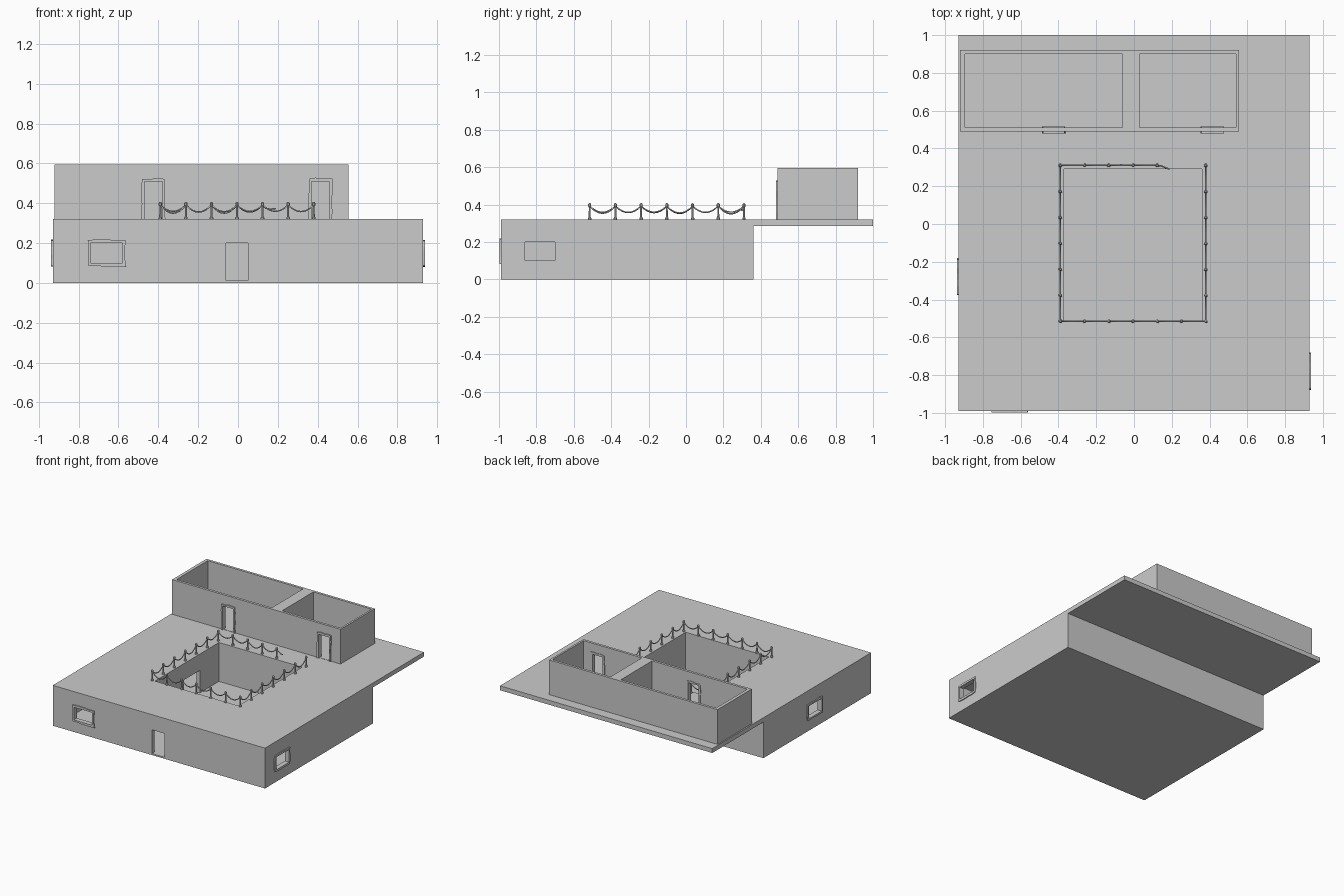
import bpy, bmesh, math, random
from mathutils import Vector, Matrix

if "Cube" in bpy.data.objects:
    bpy.data.objects.remove(bpy.data.objects["Cube"])

random.seed(4)


def finish(bm, name):
    bmesh.ops.recalc_face_normals(bm, faces=bm.faces)
    me = bpy.data.meshes.new(name)
    bm.to_mesh(me)
    bm.free()
    ob = bpy.data.objects.new(name, me)
    bpy.context.collection.objects.link(ob)
    return ob


def add_box(bm, lo, hi):
    lo, hi = Vector(lo), Vector(hi)
    m = Matrix.Translation((lo + hi) / 2) @ Matrix.Diagonal((*(hi - lo), 1))
    bmesh.ops.create_cube(bm, size=1, matrix=m)


def box(name, lo, hi):
    bm = bmesh.new()
    add_box(bm, lo, hi)
    return finish(bm, name)


def carve(ob, cuts):
    for lo, hi in cuts:
        c = box("cutter", lo, hi)
        c.hide_render = True
        m = ob.modifiers.new("cut", 'BOOLEAN')
        m.operation, m.solver, m.object = 'DIFFERENCE', 'EXACT', c
        bpy.context.view_layer.objects.active = ob
        bpy.ops.object.modifier_apply(modifier=m.name)
        bpy.data.objects.remove(c)
    return ob


# Lower storey: hollow shell with windows and front door
carve(box("lower_walls", (-.93, -.99, 0), (.93, .36, .285)), [
    ((-.90, -.96, .012), (.90, .33, .4)),
    ((-.74, -1.1, .10), (-.58, -.9, .20)),      # front window
    ((-.06, -1.1, .012), (.05, -.9, .20)),      # front door
    ((.85, -.86, .10), (1.0, -.70, .20)),       # right window
    ((-1.0, -.36, .10), (-.85, -.20, .20)),     # left window
])

# Courtyard walls below the roof opening
carve(box("courtyard_walls", (-.40, -.54, .012), (.39, .33, .285)), [
    ((-.37, -.51, -.1), (.36, .29, .4)),
    ((-.5, -.15, .012), (-.3, .05, .19)),
])

# Terrace slab with the courtyard hole
carve(box("terrace_slab", (-.93, -.99, .285), (.93, 1.0, .32)),
      [((-.37, -.51, .2), (.36, .29, .4))])

# Upper rooms, open at the top
carve(box("upper_rooms", (-.92, .49, .32), (.555, .92, .595)), [
    ((-.895, .51, .322), (-.06, .90, .7)),
    ((.03, .51, .322), (.54, .90, .7)),
    ((-.47, .4, .322), (-.38, .6, .51)),
    ((.37, .4, .322), (.46, .6, .51)),
])


# Rough-hewn surround: straight inner edge, wobbly outer edge
def surround(name, u0, u1, z0, z1, width, place, d0, d1, closed):
    corners = [(u0, z0), (u0, z1), (u1, z1), (u1, z0)]
    n, pairs = 5, []
    cu, cz = (u0 + u1) / 2, (z0 + z1) / 2
    for i in range(4 if closed else 3):
        a, b = corners[i], corners[(i + 1) % 4]
        for k in range(n):
            t = k / n
            u, z = a[0] + (b[0] - a[0]) * t, a[1] + (b[1] - a[1]) * t
            pairs.append((u, z))
    if not closed:
        pairs.append(corners[3])
    bm = bmesh.new()
    rings = []
    for u, z in pairs:
        w = width * random.uniform(.6, 1.1)
        eps = 1e-4
        du = -w if abs(u - u0) < eps else w if abs(u - u1) < eps else 0
        dz = w if abs(z - z1) < eps else -w if closed and abs(z - z0) < eps else 0
        rings.append([bm.verts.new(place(*p)) for p in
                      ((u, z, d0), (u + du, z + dz, d0),
                       (u + du, z + dz, d1), (u, z, d1))])
    m = len(rings)
    for i in range(m if closed else m - 1):
        r, s = rings[i], rings[(i + 1) % m]
        for k in range(4):
            bm.faces.new((r[k], r[(k + 1) % 4], s[(k + 1) % 4], s[k]))
    if not closed:
        bm.faces.new(rings[0])
        bm.faces.new(rings[-1])
    return finish(bm, name)


along_x = lambda u, z, d: (u, d, z)
along_y = lambda u, z, d: (d, u, z)
surround("front_window_frame", -.74, -.58, .10, .20, .018, along_x, -.998, -.96, True)
surround("right_window_frame", -.86, -.70, .10, .20, .018, along_y, .90, .938, True)
surround("left_window_frame", -.36, -.20, .10, .20, .018, along_y, -.938, -.90, True)
surround("left_door_frame", -.47, -.38, .32, .51, .017, along_x, .48, .515, False)
surround("right_door_frame", .37, .46, .32, .51, .017, along_x, .48, .515, False)

# Rope fence posts, lathed from a profile
X0, X1, Y0, Y1 = -.39, .38, -.515, .31
xs = [X0 + (X1 - X0) * i / 6 for i in range(7)]
ys = [Y0 + (Y1 - Y0) * i / 6 for i in range(7)]
loop = ([(x, Y1) for x in reversed(xs[:5])] + [(X0, y) for y in reversed(ys[:-1])]
        + [(x, Y0) for x in xs[1:]] + [(X1, y) for y in ys[1:]])
loop = loop[1:] if loop[0] == loop[1] else loop
profile = [(.010, .318), (.010, .328), (.006, .333), (.005, .385),
           (.009, .390), (.009, .402), (.004, .407)]
bm = bmesh.new()
for x, y in loop:
    rings = [[bm.verts.new((x + r * math.cos(k * math.pi / 4 + math.pi / 8),
                            y + r * math.sin(k * math.pi / 4 + math.pi / 8), z))
              for k in range(8)] for r, z in profile]
    for a, b in zip(rings, rings[1:]):
        for k in range(8):
            bm.faces.new((a[k], a[(k + 1) % 8], b[(k + 1) % 8], b[k]))
    bm.faces.new(rings[0])
    bm.faces.new(rings[-1])
finish(bm, "fence_posts")

# Sagging ropes, with one loose end at the back gap
cu = bpy.data.curves.new("fence_ropes", 'CURVE')
cu.dimensions = '3D'
cu.bevel_depth, cu.bevel_resolution, cu.use_fill_caps = .004, 1, True


def rope(points):
    s = cu.splines.new('POLY')
    s.points.add(len(points) - 1)
    for p, c in zip(s.points, points):
        p.co = (*c, 1)


for (ax, ay), (bx, by) in zip(loop, loop[1:]):
    sag = random.uniform(.032, .042)
    rope([(ax + (bx - ax) * t, ay + (by - ay) * t, .392 - sag * 4 * t * (1 - t))
          for t in [i / 8 for i in range(9)]])
gx = loop[0][0]
rope([(gx, Y1, .388), (gx + .02, .308, .374), (gx + .04, .30, .370), (gx + .065, .29, .374)])
ropes = bpy.data.objects.new("fence_ropes", cu)
bpy.context.collection.objects.link(ropes)
